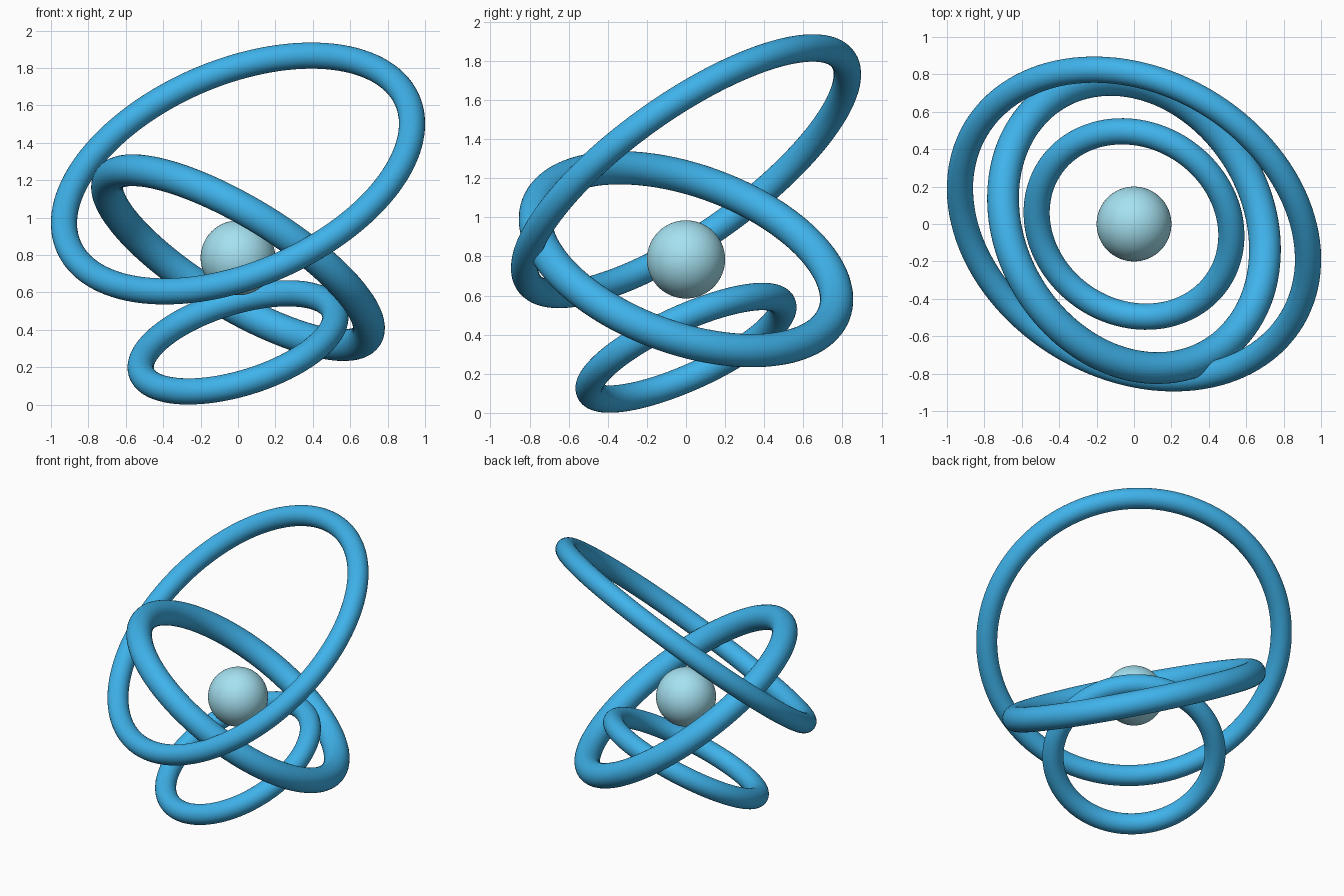
import bpy
from mathutils import Vector

if "Cube" in bpy.data.objects:
    bpy.data.objects.remove(bpy.data.objects["Cube"])

UP = Vector((0, 0, 1))


def paint(obj, name, color):
    mat = bpy.data.materials.get(name) or bpy.data.materials.new(name)
    mat.diffuse_color = color
    mat.use_nodes = True
    mat.node_tree.nodes["Principled BSDF"].inputs["Base Color"].default_value = mat.diffuse_color
    obj.data.materials.append(mat)


def ring(name, height, major, minor, normal):
    # Torus tilted so that its axis follows the given normal
    tilt = UP.rotation_difference(Vector(normal).normalized()).to_euler()
    bpy.ops.mesh.primitive_torus_add(
        major_radius=major, minor_radius=minor,
        major_segments=128, minor_segments=32,
        location=(0, 0, height), rotation=tilt)
    obj = bpy.context.object
    obj.name = name
    bpy.ops.object.shade_smooth()
    paint(obj, "ring_blue", (0.05, 0.45, 0.83, 1))


# Three tilted rings stacked along the vertical axis
ring("lower_ring", 0.333, 0.541, 0.07, (-0.272, -0.401, 0.874))
ring("middle_ring", 0.786, 0.807, 0.085, (0.497, 0.298, 0.815))
ring("upper_ring", 1.236, 0.986, 0.07, (-0.331, -0.547, 0.769))

# Ball at the centre of the middle ring
bpy.ops.mesh.primitive_uv_sphere_add(
    segments=64, ring_count=32, radius=0.2, location=(0, 0, 0.785))
ball = bpy.context.object
ball.name = "center_ball"
bpy.ops.object.shade_smooth()
paint(ball, "ball_pale_blue", (0.38, 0.76, 0.88, 1))
